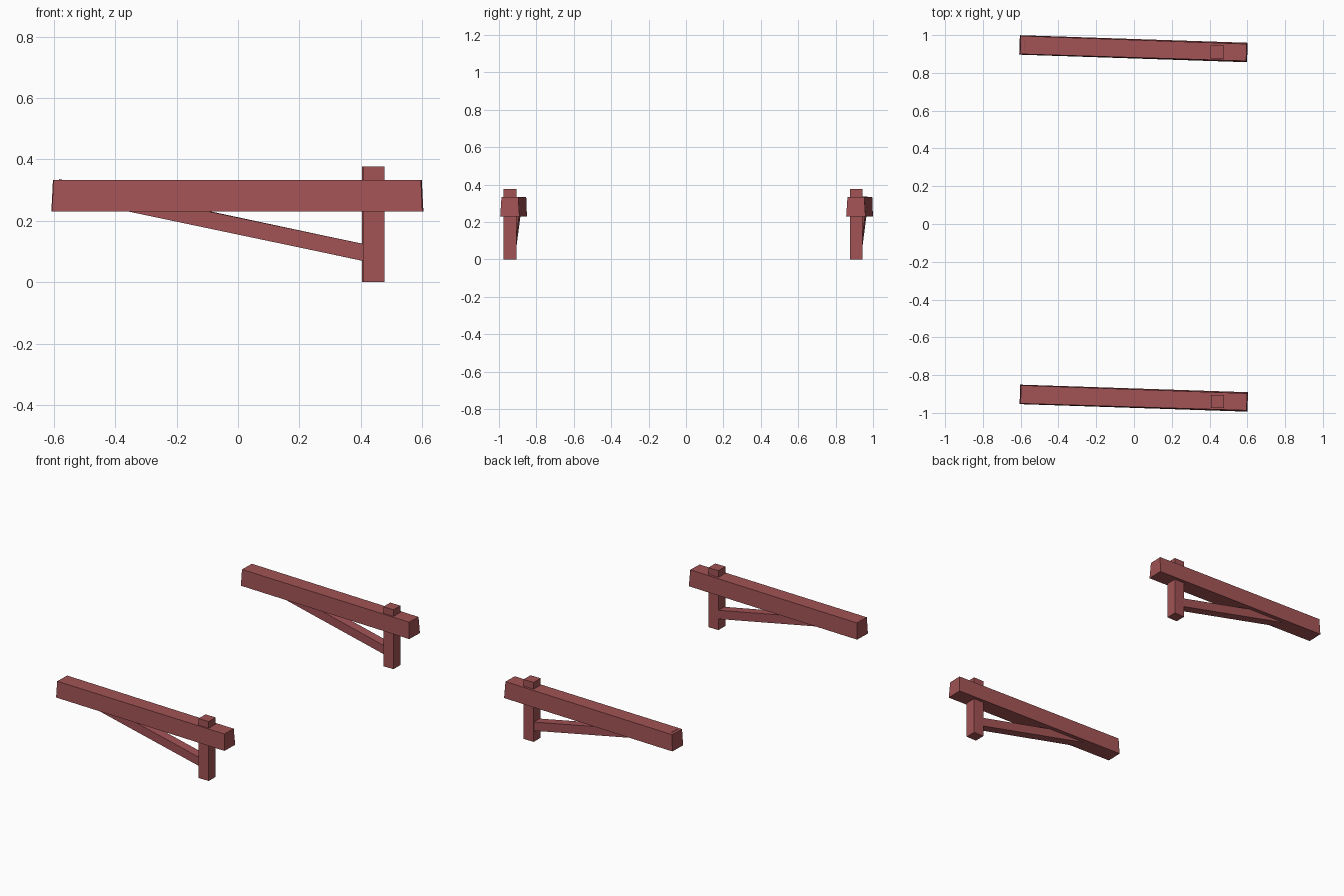
import bpy
import bmesh
from mathutils import Vector

cube = bpy.data.objects.get("Cube")
if cube:
    bpy.data.objects.remove(cube, do_unlink=True)

wood = bpy.data.materials.new("red_brown_wood")
wood.use_nodes = True
colour = (0.36, 0.086, 0.09, 1)
wood.diffuse_color = colour
wood.node_tree.nodes["Principled BSDF"].inputs["Base Color"].default_value = colour


def timber(name, start, end, width, height, top_start=1.0, top_end=1.0, slope=0.0):
    """Hewn bar from start to end; the top edge may be narrower at each end."""
    start, end = Vector(start), Vector(end)
    along = (end - start).normalized()
    side = Vector((0, 0, 1)).cross(along)
    side = side.normalized() if side.length > 0.1 else Vector((0, 1, 0))
    up = along.cross(side)
    bm = bmesh.new()
    rings = []
    for point, top, lean in ((start, top_start, slope), (end, top_end, -slope)):
        ring = []
        for s, u in ((-1, -1), (1, -1), (1, 1), (-1, 1)):
            w = width / 2 * (top if u > 0 else 1)
            inset = along * lean if u > 0 else Vector()
            ring.append(bm.verts.new(point + side * s * w + up * u * height / 2 + inset))
        rings.append(ring)
    bm.faces.new(rings[0])
    bm.faces.new(rings[1])
    for i in range(4):
        j = (i + 1) % 4
        bm.faces.new((rings[0][i], rings[0][j], rings[1][j], rings[1][i]))
    bmesh.ops.recalc_face_normals(bm, faces=bm.faces)
    mesh = bpy.data.meshes.new(name)
    bm.to_mesh(mesh)
    bm.free()
    mesh.materials.append(wood)
    obj = bpy.data.objects.new(name, mesh)
    bpy.context.collection.objects.link(obj)


# Two matching brackets, each a skewed beam, a post and a diagonal brace
for label, x, y, lift in (("back", 0, 0.928, 0.003), ("front", 0.002, -0.922, 0)):
    timber(label + "_beam", (x - 0.606, y + 0.02, 0.282), (x + 0.6, y - 0.02, 0.282),
           0.103, 0.103, 0.93, 0.87, 0.005)
    timber(label + "_post", (x + 0.44, y - 0.018, 0), (x + 0.44, y - 0.018, 0.376),
           0.069, 0.071)
    timber(label + "_brace", (x + 0.43, y - 0.014, 0.092), (x - 0.588, y + 0.014, 0.306 + lift),
           0.058, 0.054)
